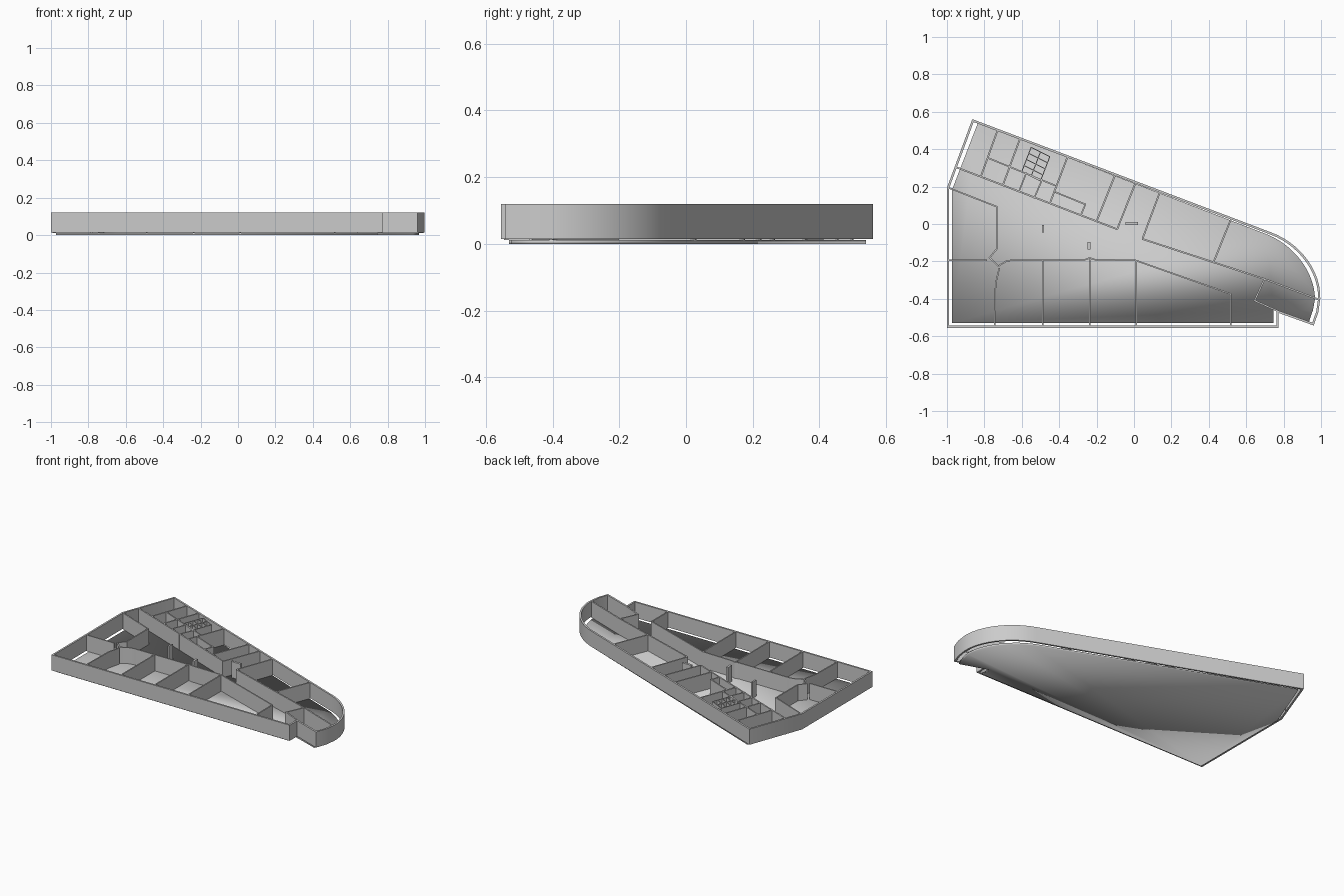
import bpy
import bmesh
import math
from mathutils import Vector
from mathutils.geometry import interpolate_bezier

if "Cube" in bpy.data.objects:
    bpy.data.objects.remove(bpy.data.objects["Cube"], do_unlink=True)

grey = bpy.data.materials.new("light_grey")
grey.use_nodes = True
grey.diffuse_color = (0.6, 0.6, 0.6, 1)
grey.node_tree.nodes["Principled BSDF"].inputs["Base Color"].default_value = (0.6, 0.6, 0.6, 1)

BASE, TOP = 0.012, 0.12


def finish(name, bm, angle):
    bmesh.ops.recalc_face_normals(bm, faces=bm.faces)
    mesh = bpy.data.meshes.new(name)
    bm.to_mesh(mesh)
    bm.free()
    mesh.materials.append(grey)
    ob = bpy.data.objects.new(name, mesh)
    bpy.context.collection.objects.link(ob)
    bpy.ops.object.select_all(action='DESELECT')
    ob.select_set(True)
    bpy.context.view_layer.objects.active = ob
    if angle is None:
        bpy.ops.object.shade_smooth()
    else:
        bpy.ops.object.shade_smooth_by_angle(angle=math.radians(angle))
    return ob


def add_wall(bm, points, thick, closed=False, z0=BASE, z1=TOP):
    """Upright strip of even thickness with mitred corners along a path."""
    pts = [Vector(p) for p in points]
    n = len(pts)
    rings = []
    for i, p in enumerate(pts):
        before = p - pts[i - 1] if i or closed else pts[1] - p
        after = pts[(i + 1) % n] - p if i < n - 1 or closed else before
        a, b = before.normalized(), after.normalized()
        na, nb = Vector((-a.y, a.x)), Vector((-b.y, b.x))
        off = (na + nb) * (thick / 2 / (1 + na.dot(nb)))
        rings.append([bm.verts.new((q.x, q.y, z)) for q, z in
                      ((p - off, z0), (p + off, z0), (p + off, z1), (p - off, z1))])
    for i in range(n if closed else n - 1):
        r, s = rings[i], rings[(i + 1) % n]
        for k in range(4):
            bm.faces.new((r[k], r[(k + 1) % 4], s[(k + 1) % 4], s[k]))
    if not closed:
        bm.faces.new(rings[0])
        bm.faces.new(rings[-1])


def walls(name, paths, thick, **kw):
    bm = bmesh.new()
    for path in paths:
        add_wall(bm, path, thick, **kw)
    return finish(name, bm, 30)


def curve(*control, steps=14):
    return [p.to_2d() for p in interpolate_bezier(*[Vector((*c, 0)) for c in control], steps)]


# Perimeter wall with rounded nose
nose = curve((0.73, -0.05), (0.88, -0.105), (0.995, -0.25), (0.99, -0.40))
rim = [(-0.994, 0.193), (-0.994, -0.549), (0.767, -0.549), (0.767, -0.467), (0.957, -0.535),
       (0.98, -0.47)] + nose[::-1] + [(-0.861, 0.553)]
walls("perimeter_wall", [rim], 0.012, closed=True, z0=0.015)

# Thin floor plate, softly shaded over its rim
plate_nose = curve((0.71, -0.055), (0.86, -0.115), (0.965, -0.26), (0.968, -0.40))
plate = [(-0.972, 0.185), (-0.972, -0.53), (0.745, -0.53), (0.745, -0.46), (0.935, -0.525),
         (0.957, -0.46)] + plate_nose[::-1] + [(-0.835, 0.54)]
bm = bmesh.new()
face = bm.faces.new([bm.verts.new((x, y, 0)) for x, y in plate])
top = bmesh.ops.extrude_face_region(bm, geom=[face])["geom"]
bmesh.ops.translate(bm, vec=(0, 0, BASE),
                    verts=[g for g in top if isinstance(g, bmesh.types.BMVert)])
finish("floor_plate", bm, None)

# Long diagonal spine, split by an opening, and the nose box
walls("spine_wall", [
    [(-0.955, 0.305), (-0.09, -0.028)],
    [(0.045, -0.08), (0.70, -0.295), (0.99, -0.405)],
], 0.009)
walls("nose_box", [[(0.70, -0.29), (0.645, -0.41), (0.77, -0.466)]], 0.009)

# Ribs between the spine and the back wall
walls("back_ribs", [
    [(-0.73, 0.50), (-0.82, 0.25)],
    [(-0.61, 0.455), (-0.70, 0.21)],
    [(-0.355, 0.36), (-0.45, 0.11)],
    [(-0.10, 0.265), (-0.20, 0.015)],
    [(0.01, 0.225), (-0.09, -0.028)],
    [(0.14, 0.175), (0.045, -0.08)],
    [(0.52, 0.03), (0.425, -0.205)],
], 0.009)

# Small pockets along the spine
walls("pocket_walls", [
    [(-0.785, 0.355), (-0.42, 0.205)],
    [(-0.575, 0.275), (-0.615, 0.175)],
    [(-0.49, 0.24), (-0.535, 0.135)],
    [(-0.42, 0.17), (-0.26, 0.105), (-0.285, 0.045)],
], 0.008)

# Fine grid of two by four cells
corner, across, down = Vector((-0.55, 0.41)), Vector((0.10, -0.05)), Vector((-0.05, -0.13))
grid = [[corner + across * i / 2, corner + across * i / 2 + down] for i in range(3)]
grid += [[corner + down * j / 4, corner + down * j / 4 + across] for j in range(5)]
walls("cell_grid", grid, 0.005)

# Front compartments
walls("corner_compartment", [
    [(-0.99, 0.193), (-0.735, 0.093), (-0.735, -0.135), (-0.772, -0.18), (-0.725, -0.225)],
    [(-0.99, -0.195), (-0.785, -0.195)],
    [(-0.72, -0.235), (-0.74, -0.32), (-0.745, -0.545)],
], 0.008)
walls("front_bulkhead", [
    [(-0.725, -0.225), (-0.685, -0.20), (-0.64, -0.19), (-0.26, -0.19), (-0.237, -0.182),
     (-0.21, -0.19), (0.01, -0.195), (0.52, -0.375)],
], 0.008)
walls("front_ribs", [[(x, y), (x, -0.545)] for x, y in
                     ((-0.487, -0.19), (-0.237, -0.19), (0.012, -0.195), (0.517, -0.375))], 0.008)

# Freestanding posts
for name, x, y0, y1, width in (("left_post", -0.24, -0.135, -0.095, 0.015),
                               ("right_post", -0.487, -0.045, -0.005, 0.011),
                               ("centre_post", -0.012, -0.005, 0.01, 0.068)):
    walls(name, [[(x, y0), (x, y1)]], width)
